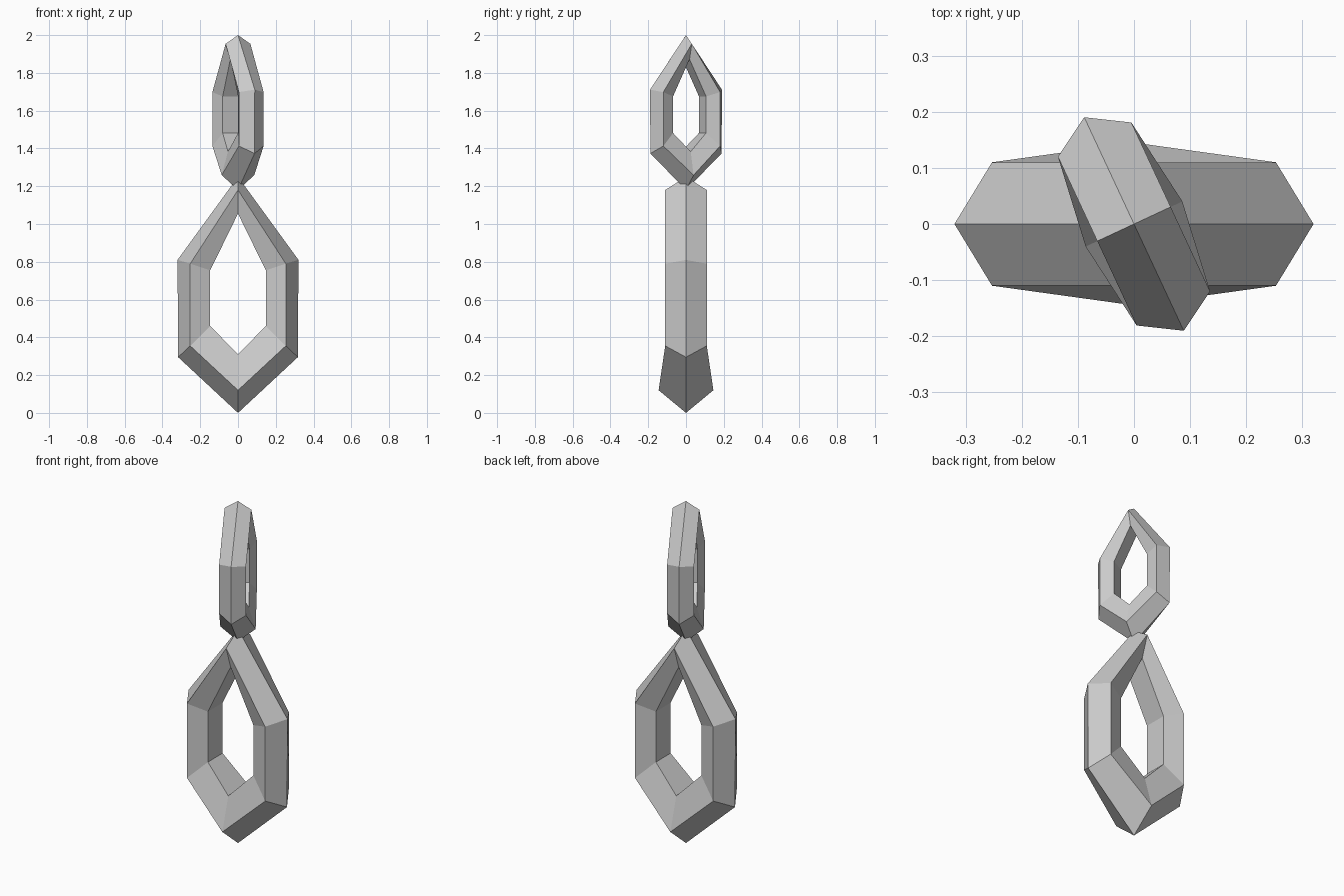
import bpy, bmesh, math
from mathutils import Matrix

if "Cube" in bpy.data.objects:
    bpy.data.objects.remove(bpy.data.objects["Cube"], do_unlink=True)

grey = bpy.data.materials.new("plain grey")
grey.diffuse_color = (0.6, 0.6, 0.6, 1)
grey.use_nodes = True
grey.node_tree.nodes["Principled BSDF"].inputs["Base Color"].default_value = (0.6, 0.6, 0.6, 1)

# Corners of the link, bottom to top: outer, ridge and inner (x, z), ridge half depth
HALF = [
    ((0, 0), (0, 0.12), (0, 0.31), 0.145),
    ((0.317, 0.295), (0.253, 0.355), (0.147, 0.46), 0.11),
    ((0.32, 0.81), (0.253, 0.79), (0.147, 0.755), 0.11),
    ((0, 1.25), (0, 1.18), (0, 1.055), 0.11),
]
INNER_DEPTH = 0.618  # inner depth relative to the ridge of a pentagonal bar


def link(name, scale, angle, base):
    """Six-cornered chain link made from a five-sided bar."""
    bm = bmesh.new()
    stations = [(s, 1) for s in HALF] + [(s, -1) for s in HALF[2:0:-1]]
    rings = []
    for (outer, ridge, inner, d), side in stations:
        e = d * INNER_DEPTH
        section = [(outer, 0), (ridge, -d), (inner, -e), (inner, e), (ridge, d)]
        rings.append([bm.verts.new((p[0] * side, y, p[1])) for p, y in section])
    for i, a in enumerate(rings):
        b = rings[(i + 1) % len(rings)]
        for j in range(5):
            k = (j + 1) % 5
            bm.faces.new((a[j], b[j], b[k], a[k]))
    bmesh.ops.recalc_face_normals(bm, faces=bm.faces)
    bm.transform(Matrix.Translation((0, 0, base))
                 @ Matrix.Rotation(math.radians(angle), 4, "Z")
                 @ Matrix.Scale(scale, 4))
    mesh = bpy.data.meshes.new(name)
    bm.to_mesh(mesh)
    bm.free()
    mesh.materials.append(grey)
    bpy.context.collection.objects.link(bpy.data.objects.new(name, mesh))


# Large link below, smaller turned link above
link("lower_link", 1, 0, 0)
link("upper_link", 0.656, -65, 1.18)
